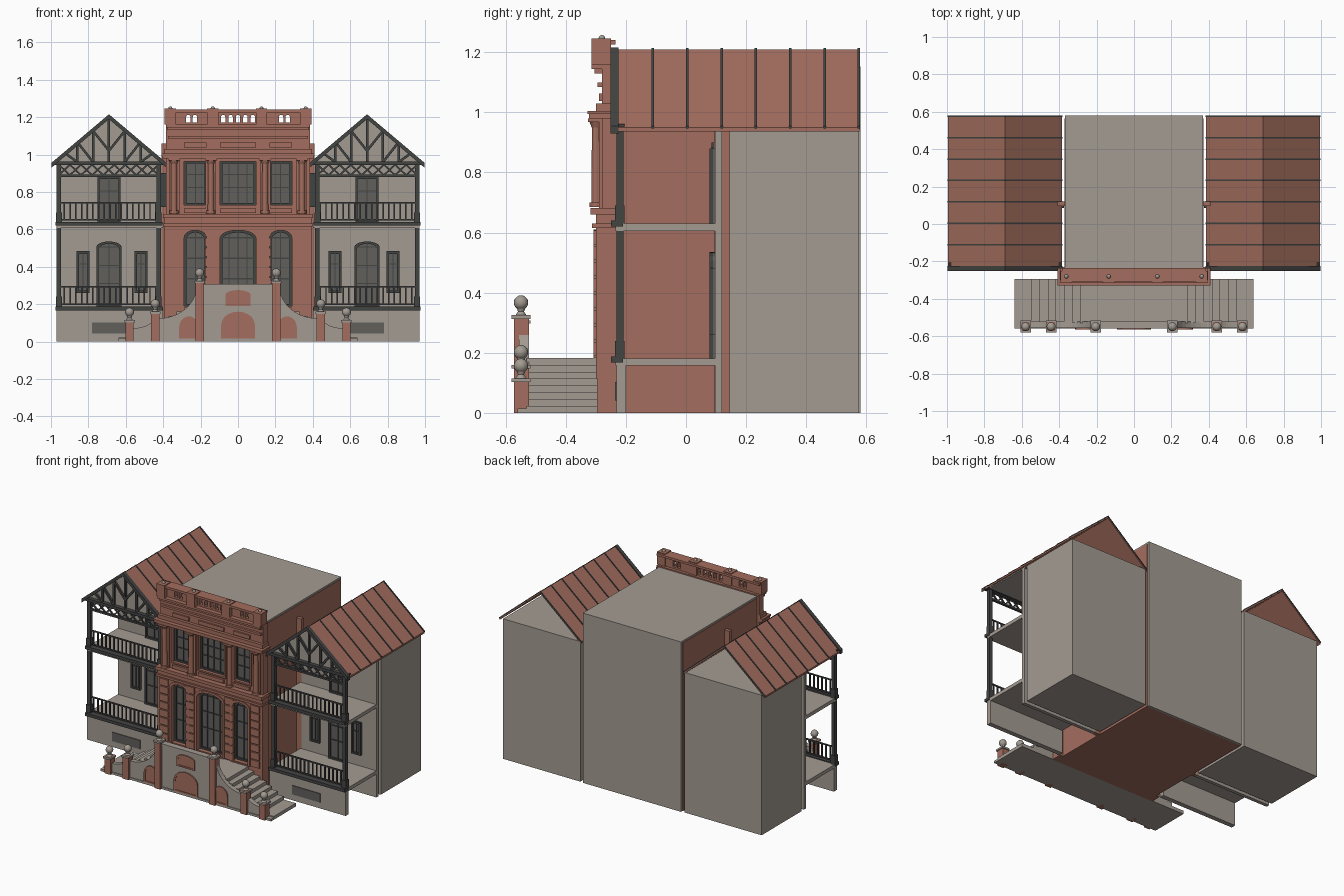
import bpy, bmesh, math
from mathutils import Vector, Matrix

cube = bpy.data.objects.get("Cube")
if cube:
    bpy.data.objects.remove(cube)


def material(name, rgb):
    m = bpy.data.materials.new(name)
    m.use_nodes = True
    m.diffuse_color = (*rgb, 1)
    m.node_tree.nodes["Principled BSDF"].inputs["Base Color"].default_value = (*rgb, 1)
    return m


BRICK = material("brick red", (0.37, 0.155, 0.112))
STONE = material("warm grey stone", (0.37, 0.33, 0.29))
IRON = material("dark iron", (0.055, 0.058, 0.055))
GLASS = material("grey glass", (0.12, 0.117, 0.108))


def finish(name, mesh, mat, mirror=False):
    mesh.materials.clear()
    mesh.materials.append(mat)
    ob = bpy.data.objects.new(name, mesh)
    bpy.context.collection.objects.link(ob)
    if mirror:
        ob.modifiers.new("Mirror", "MIRROR").use_mirror_merge = False
    return ob


def from_bmesh(name, bm, mat, mirror=False):
    mesh = bpy.data.meshes.new(name)
    bm.to_mesh(mesh)
    bm.free()
    return finish(name, mesh, mat, mirror)


def boxes(name, items, mat, mirror=False):
    """Boxes given as (x0, x1, y0, y1, z0, z1)."""
    bm = bmesh.new()
    for a, b, c, d, e, f in items:
        mid = Vector((a + b, c + d, e + f)) / 2
        bmesh.ops.create_cube(bm, size=1, matrix=Matrix.Translation(mid) @ Matrix.Diagonal((b - a, d - c, f - e, 1)))
    return from_bmesh(name, bm, mat, mirror)


def struts(name, lines, y, t, mat, mirror=False):
    """Square bars between (x, z) points in a plane facing the front."""
    bm = bmesh.new()
    for x0, z0, x1, z1 in lines:
        p, q = Vector((x0, y, z0)), Vector((x1, y, z1))
        turn = (q - p).to_track_quat("Z", "Y").to_matrix().to_4x4()
        bmesh.ops.create_cube(bm, size=1, matrix=Matrix.Translation((p + q) / 2) @ turn
                              @ Matrix.Diagonal((t, t, (q - p).length, 1)))
    return from_bmesh(name, bm, mat, mirror)


def panel(name, outlines, y0, y1, mat, mirror=False):
    """Extruded front-facing shape; inner outlines become holes."""
    cu = bpy.data.curves.new(name, "CURVE")
    cu.dimensions, cu.fill_mode, cu.extrude = "2D", "BOTH", (y1 - y0) / 2
    for pts in outlines:
        sp = cu.splines.new("POLY")
        sp.points.add(len(pts) - 1)
        for p, (x, z) in zip(sp.points, pts):
            p.co = (x, z, 0, 1)
        sp.use_cyclic_u = True
    tmp = bpy.data.objects.new(name, cu)
    bpy.context.collection.objects.link(tmp)
    dg = bpy.context.evaluated_depsgraph_get()
    mesh = bpy.data.meshes.new_from_object(tmp.evaluated_get(dg))
    bpy.data.objects.remove(tmp)
    mesh.transform(Matrix.Translation((0, (y0 + y1) / 2, 0)) @ Matrix.Rotation(math.pi / 2, 4, "X"))
    for p in mesh.polygons:
        p.use_smooth = False
    return finish(name, mesh, mat, mirror)


def arch(x, w, z0, z1, rise=0.0, inset=0.0):
    """Outline of an opening with a curved or flat head."""
    h, z0, z1 = w / 2 - inset, z0 + inset, z1 - inset
    if rise <= 0:
        return [(x - h, z0), (x + h, z0), (x + h, z1), (x - h, z1)]
    head = [(x + h * math.cos(i * math.pi / 10), z1 - rise + rise * math.sin(i * math.pi / 10)) for i in range(11)]
    return [(x - h, z0), (x + h, z0)] + head


def window(name, x, w, z0, z1, y, rise=0, cols=2, rows=3, mirror=False, t=0.012):
    panel(name + "_glass", [arch(x, w, z0, z1, rise)], y, y + 0.01, GLASS, mirror)
    panel(name + "_frame", [arch(x, w, z0, z1, rise), arch(x, w, z0, z1, rise, t)], y - 0.012, y, IRON, mirror)
    bars = [(x - w / 2 + w * i / cols, z0, x - w / 2 + w * i / cols, z1 - rise * 0.3) for i in range(1, cols)]
    top = z1 - rise
    bars += [(x - w / 2, top - (top - z0) * 0.3 * i, x + w / 2, top - (top - z0) * 0.3 * i) for i in range(rows)]
    struts(name + "_bars", bars, y - 0.003, 0.006, IRON, mirror)


def lathe_stack(bm, x, y, parts):
    """Round pieces given as (bottom, top, lower radius, upper radius)."""
    for z0, z1, r0, r1 in parts:
        bmesh.ops.create_cone(bm, cap_ends=True, segments=12, radius1=r0, radius2=r1, depth=z1 - z0,
                              matrix=Matrix.Translation((x, y, (z0 + z1) / 2)))


# Central block: brick shell with plain roof and back wall
boxes("central_block", [(-0.372, 0.372, -0.24, 0.565, 0, 1.14)], BRICK)
boxes("central_roof_and_back", [(-0.368, 0.368, -0.235, 0.58, 1.14, 1.152), (-0.368, 0.368, 0.565, 0.58, 0, 1.14)], STONE)
boxes("side_pier", [(0.365, 0.41, 0.095, 0.12, 0, 1.06)], BRICK, True)
boxes("side_pier_shutter", [(0.375, 0.412, 0.085, 0.095, 0.72, 0.9)], IRON, True)

# Facade walls with real openings
BAYS = [(-0.228, 0.12), (0, 0.19), (0.228, 0.12)]
panel("lower_facade", [arch(0, 0.79, 0, 0.67)] + [arch(x, w, 0.19, 0.595, 0.04) for x, w in BAYS], -0.3, -0.23, BRICK)
panel("upper_facade", [arch(0, 0.77, 0.67, 1.15)] + [arch(x, w, 0.73, 0.963) for x, w in BAYS], -0.28, -0.23, BRICK)
for i, (x, w) in enumerate(BAYS):
    c = 4 if i == 1 else 2
    window(f"arched_door_{i}", x, w, 0.19, 0.595, -0.26, 0.04, c)
    window(f"upper_window_{i}", x, w, 0.73, 0.963, -0.255, 0, c)
    panel(f"door_surround_{i}", [arch(x, w + 0.03, 0.185, 0.61, 0.045), arch(x, w, 0.18, 0.595, 0.04)], -0.307, -0.3, BRICK)
    panel(f"window_surround_{i}", [arch(x, w + 0.025, 0.72, 0.975), arch(x, w, 0.73, 0.963)], -0.288, -0.28, BRICK)
    boxes(f"relief_panels_{i}", [(x - w / 2, x + w / 2, -0.29, -0.28, 1.037, 1.063),
                                (x - w / 2, x + w / 2, -0.294, -0.28, 0.688, 0.712)], BRICK)

# Cornices, string courses and top cap
bands = [(0.4, 0.312, 0.615, 0.63), (0.4, 0.318, 0.66, 0.682), (0.405, 0.322, 0.98, 0.995), (0.41, 0.328, 0.995, 1.005),
         (0.395, 0.3, 1.005, 1.03), (0.375, 0.295, 1.085, 1.1), (0.38, 0.305, 1.13, 1.145), (0.385, 0.315, 1.145, 1.16),
         (0.385, 0.31, 1.225, 1.24)]
boxes("cornices", [(-w, w, -d, -0.235, a, b) for w, d, a, b in bands], BRICK)

# Parapet with small arched openings
slots = [-0.265, -0.23, -0.08, -0.04, 0, 0.04, 0.08, 0.23, 0.265]
panel("parapet", [arch(0, 0.75, 1.15, 1.23)] + [arch(x, 0.024, 1.172, 1.212, 0.012) for x in slots], -0.285, -0.255, BRICK)
boxes("parapet_piers", [(x - 0.03, x + 0.03, -0.315, -0.25, 1.16, 1.245) for x in (-0.362, -0.135, 0.125, 0.362)], BRICK)

# Engaged columns above, banded pilasters below
COLS = (-0.342, -0.145, 0.145, 0.342)
bm = bmesh.new()
for x in COLS:
    lathe_stack(bm, x, -0.298, [(0.685, 0.7, 0.023, 0.023), (0.7, 0.95, 0.017, 0.015), (0.95, 0.975, 0.016, 0.026)])
from_bmesh("round_columns", bm, BRICK)
boxes("column_backings", [(x - 0.028, x + 0.028, -0.29, -0.27, 0.68, 0.98) for x in COLS]
      + [(x - 0.032, x + 0.032, -0.326, -0.27, 0.968, 0.98) for x in COLS], BRICK)
boxes("banded_pilasters", [(x - 0.032, x + 0.032, -0.308, -0.29, 0.19 + 0.053 * i, 0.236 + 0.053 * i)
                           for x in COLS for i in range(8)], BRICK)

# Side wings: rear block, porch walls, slabs and base
boxes("wing_block", [(0.39, 0.97, 0.145, 0.575, 0, 0.95)], STONE, True)
boxes("porch_back_wall", [(0.39, 0.97, 0.097, 0.12, 0, 0.95)], STONE, True)
boxes("porch_slabs", [(0.4, 0.97, -0.235, 0.1, z, z + 0.024) for z in (0.157, 0.606)], STONE, True)
boxes("porch_ceiling", [(0.4, 0.97, -0.22, 0.145, 0.945, 0.953)], STONE, True)
boxes("porch_base_wall", [(0.4, 0.97, -0.232, -0.2, 0, 0.157)], STONE, True)
boxes("base_vent", [(0.57, 0.78, -0.237, -0.232, 0.042, 0.102)], GLASS, True)
window("porch_door", 0.69, 0.135, 0.18, 0.535, 0.09, 0.03, 2, 3, True)
window("balcony_door", 0.69, 0.125, 0.63, 0.88, 0.09, 0, 2, 2, True)
for i, x in enumerate((0.518, 0.828)):
    window(f"porch_window_{i}", x, 0.07, 0.26, 0.48, 0.09, 0, 2, 2, True)

# Porch ironwork
boxes("porch_posts", [(x - 0.012, x + 0.012, -0.232, -0.208, 0.18, 0.95) for x in (0.425, 0.958)]
      + [(x - 0.016, x + 0.016, -0.236, -0.204, z, z + 0.06) for x in (0.425, 0.958) for z in (0.18, 0.63)], IRON, True)
boxes("porch_edge_beams", [(0.405, 0.975, -0.25, -0.21, 0.167, 0.187), (0.405, 0.975, -0.25, -0.21, 0.62, 0.64),
                           (0.39, 0.99, -0.242, -0.205, 0.943, 0.962), (0.42, 0.96, -0.228, -0.212, 0.88, 0.892)], IRON, True)
rails = []
for z in (0.2, 0.65):
    rails += [(0.425, z, 0.958, z), (0.425, z + 0.092, 0.958, z + 0.092)]
    rails += [(0.44 + 0.0305 * i, z, 0.44 + 0.0305 * i, z + 0.092) for i in range(17)]
struts("railings", rails, -0.22, 0.008, IRON, True)
cell = 0.533 / 9
lattice = []
for i in range(9):
    a = 0.425 + cell * i
    lattice += [(a, 0.89, a + cell, 0.945), (a, 0.945, a + cell, 0.89)]
struts("lattice_frieze", lattice, -0.22, 0.009, IRON, True)


# Gabled roof shells with standing seams
def chevron(rise, drop, half):
    return [(0.69 - half, 0.945 + rise), (0.69, 1.205 + rise), (0.69 + half, 0.945 + rise),
            (0.69 + half, 0.945 - drop), (0.69, 1.205 - drop), (0.69 - half, 0.945 - drop)]


panel("wing_roof", [chevron(0.004, 0.008, 0.305)], -0.245, 0.577, BRICK, True)
for i in range(7):
    y = -0.11 + 0.1142 * i
    panel(f"roof_seam_{i}", [chevron(0.009, 0, 0.307)], y - 0.004, y + 0.004, IRON, True)
panel("verge_board", [chevron(0.01, 0.016, 0.308)], -0.252, -0.225, IRON, True)
panel("front_gable", [[(0.4, 0.95), (0.98, 0.95), (0.69, 1.193)]], -0.215, -0.2, STONE, True)
truss = [(0.69, 0.955, 0.69, 1.19)]
for s in (-1, 1):
    truss += [(0.69 + s * d, 0.955, 0.69 + s * d, 1.195 - d * 0.85) for d in (0.085, 0.17)]
    truss += [(0.69 + s * 0.17, 0.96, 0.69 + s * 0.225, 1.0), (0.69 + s * 0.085, 0.96, 0.69 + s * 0.16, 1.055),
              (0.69, 1.02, 0.69 + s * 0.08, 1.12)]
struts("gable_truss", truss, -0.222, 0.013, IRON, True)

# Entrance stairs spreading to both sides
ends = (0.64, 0.55, 0.505, 0.46, 0.42, 0.375, 0.33, 0.29)
boxes("entrance_stairs", [(-e, e, -0.53, -0.295, 0.0228 * i, 0.0228 * (i + 1)) for i, e in enumerate(ends)], STONE)
quarter = [i * math.pi / 20 for i in range(11)]
right = [(0.42 - 0.2 * math.cos(t), 0.305 - 0.18 * math.sin(t)) for t in quarter]
right += [(0.445, 0.125)] + [(0.58 - 0.125 * math.cos(t), 0.12 - 0.05 * math.sin(t)) for t in quarter] + [(0.6, 0)]
panel("stair_front_wall", [right + [(-x, z) for x, z in reversed(right)]], -0.555, -0.522, STONE)
boxes("stair_plinth", [(-0.64, 0.64, -0.56, -0.52, 0, 0.015)], STONE)
boxes("wall_coping", [(-0.2, 0.2, -0.56, -0.518, 0.297, 0.308)], STONE)
for name, x, w, z0, z1, rise in (("centre", 0, 0.18, 0.015, 0.16, 0.07), ("upper", 0, 0.135, 0.19, 0.275, 0.025),
                                 ("side", 0.262, 0.105, 0.015, 0.135, 0.06)):
    panel(name + "_brick_arch", [arch(x, w, z0, z1, rise)], -0.559, -0.553, BRICK, x > 0)
    panel(name + "_arch_trim", [arch(x, w, z0, z1, rise), arch(x, w, z0, z1, rise, 0.01)], -0.563, -0.559, BRICK, x > 0)

# Newel posts with caps and ball finials
NEWELS = ((0.205, 0.325), (0.443, 0.16), (0.58, 0.115))
boxes("newel_posts", [(x - 0.022, x + 0.022, -0.572, -0.523, 0, z) for x, z in NEWELS], BRICK, True)
boxes("newel_caps", [(x - 0.028, x + 0.028, -0.58, -0.517, z - 0.012, z) for x, z in NEWELS], STONE, True)
bm = bmesh.new()
for x, z in NEWELS:
    lathe_stack(bm, x, -0.549, [(z, z + 0.012, 0.018, 0.01), (z + 0.012, z + 0.022, 0.01, 0.014)])
from_bmesh("finial_stems", bm, STONE, True)


def balls(name, spots, r, mirror):
    bm = bmesh.new()
    for p in spots:
        bmesh.ops.create_uvsphere(bm, u_segments=16, v_segments=10, radius=r, matrix=Matrix.Translation(p))
    for f in bm.faces:
        f.smooth = True
    from_bmesh(name, bm, STONE, mirror)


balls("newel_balls", [(x, -0.549, z + 0.042) for x, z in NEWELS], 0.024, True)
balls("parapet_balls", [(x, -0.28, 1.246) for x in (-0.362, -0.135, 0.125, 0.362)], 0.011, False)
